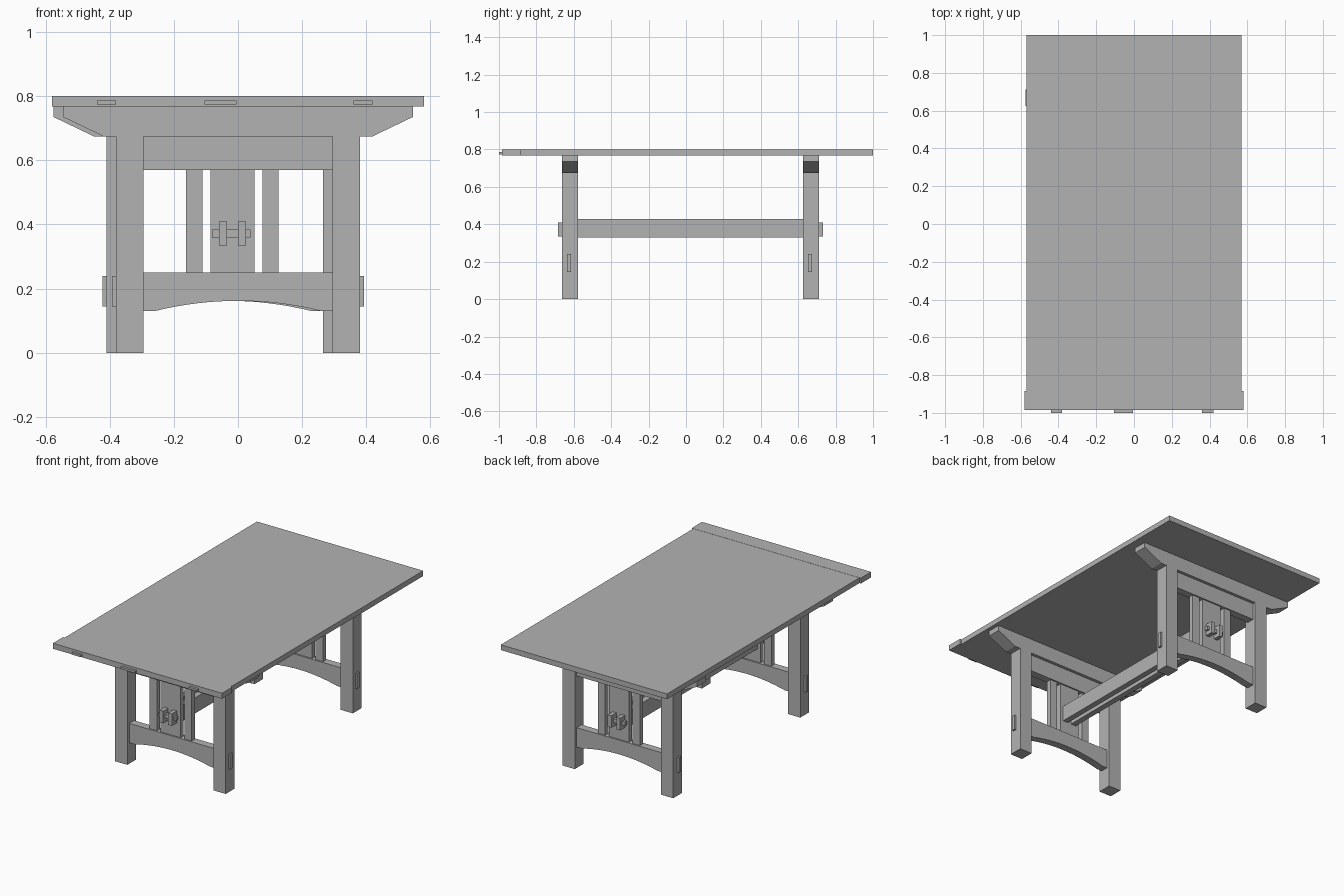
import bpy, bmesh, math

if "Cube" in bpy.data.objects:
    bpy.data.objects.remove(bpy.data.objects["Cube"])

wood = bpy.data.materials.new("grey_wood")
wood.use_nodes = True
wood.diffuse_color = (0.45, 0.45, 0.45, 1)
wood.node_tree.nodes["Principled BSDF"].inputs["Base Color"].default_value = (0.45, 0.45, 0.45, 1)


def prism(name, outline, y0, y1):
    """Extrude an x-z outline from y0 to y1."""
    bm = bmesh.new()
    face = bm.faces.new([bm.verts.new((x, y0, z)) for x, z in outline])
    ext = bmesh.ops.extrude_face_region(bm, geom=[face])
    moved = [g for g in ext["geom"] if isinstance(g, bmesh.types.BMVert)]
    bmesh.ops.translate(bm, verts=moved, vec=(0, y1 - y0, 0))
    bmesh.ops.recalc_face_normals(bm, faces=bm.faces)
    mesh = bpy.data.meshes.new(name)
    bm.to_mesh(mesh)
    bm.free()
    mesh.materials.append(wood)
    obj = bpy.data.objects.new(name, mesh)
    bpy.context.scene.collection.objects.link(obj)
    return obj


def box(name, x0, x1, y0, y1, z0, z1):
    return prism(name, [(x0, z0), (x1, z0), (x1, z1), (x0, z1)], y0, y1)


# Table top, breadboard end and its plugs
TOP_Z, UNDER_Z = 0.80, 0.767
box("table_top", -0.57, 0.57, -0.885, 1.0, UNDER_Z, TOP_Z)
box("breadboard_end", -0.58, 0.58, -0.985, -0.885, UNDER_Z, TOP_Z + 0.001)
for label, x0, x1 in (("left", 0.36, 0.42), ("middle", -0.105, -0.005), ("right", -0.44, -0.38)):
    box(label + "_end_plug", x0, x1, -1.0, -0.98, 0.774, 0.787)

PANEL_X = -0.0175          # shared centre line of slats and stretchers
TENONS = (PANEL_X - 0.03, PANEL_X + 0.03)


def trestle(label, cx, cy, out):
    """One end frame; out is the outward y direction."""
    half = 0.043
    # Legs with side tenons
    for side, s in (("left", 1), ("right", -1)):
        xs = sorted((cx + s * 0.295, cx + s * 0.38))
        box(f"{label}_{side}_leg", *xs, cy - half, cy + half, 0, 0.675)
        xs = sorted((cx + s * 0.37, cx + s * 0.392))
        box(f"{label}_{side}_leg_tenon", *xs, cy - 0.017, cy + 0.005, 0.145, 0.24)
    # Top beam with chamfered ends
    right = [(0.42, 0.675), (0.545, 0.735), (0.545, UNDER_Z)]
    outline = right + [(-x, z) for x, z in reversed(right)]
    prism(label + "_top_beam", [(cx + x, z) for x, z in outline], cy - half, cy + half)
    # Rails, the lower one arched
    box(label + "_upper_rail", cx - 0.295, cx + 0.295, cy - 0.024, cy + 0.024, 0.57, 0.675)
    arch = [(cx + 0.26 * t / 8, 0.13 + 0.032 * (1 - (t / 8) ** 2)) for t in range(-8, 9)]
    lower = [(cx - 0.295, 0.25), (cx - 0.295, 0.13)] + arch + [(cx + 0.295, 0.13), (cx + 0.295, 0.25)]
    prism(label + "_lower_rail", lower, cy - 0.024, cy + 0.024)
    # Slats
    for name, off, hw in (("left", 0.119, 0.0255), ("centre", 0, 0.0685), ("right", -0.119, 0.0255)):
        x = PANEL_X + off
        box(f"{label}_{name}_slat", x - hw, x + hw, cy - 0.015, cy + 0.015, 0.25, 0.57)
    # Through tenons locked by wedges
    for i, x in enumerate(TENONS):
        ys = sorted((cy, cy + out * 0.064))
        box(f"{label}_through_tenon_{i}", x - 0.0125, x + 0.0125, *ys, 0.335, 0.41)
        ys = sorted((cy + out * 0.024, cy + out * 0.044))
        box(f"{label}_wedge_{i}", x - 0.033, x + 0.027, *ys, 0.36, 0.384)


trestle("front", 0.0, -0.62, -1)
trestle("back", -0.03, 0.668, 1)

# Twin stretchers
for i, x in enumerate(TENONS):
    box(f"stretcher_{i}", x - 0.018, x + 0.018, -0.61, 0.66, 0.33, 0.427)
